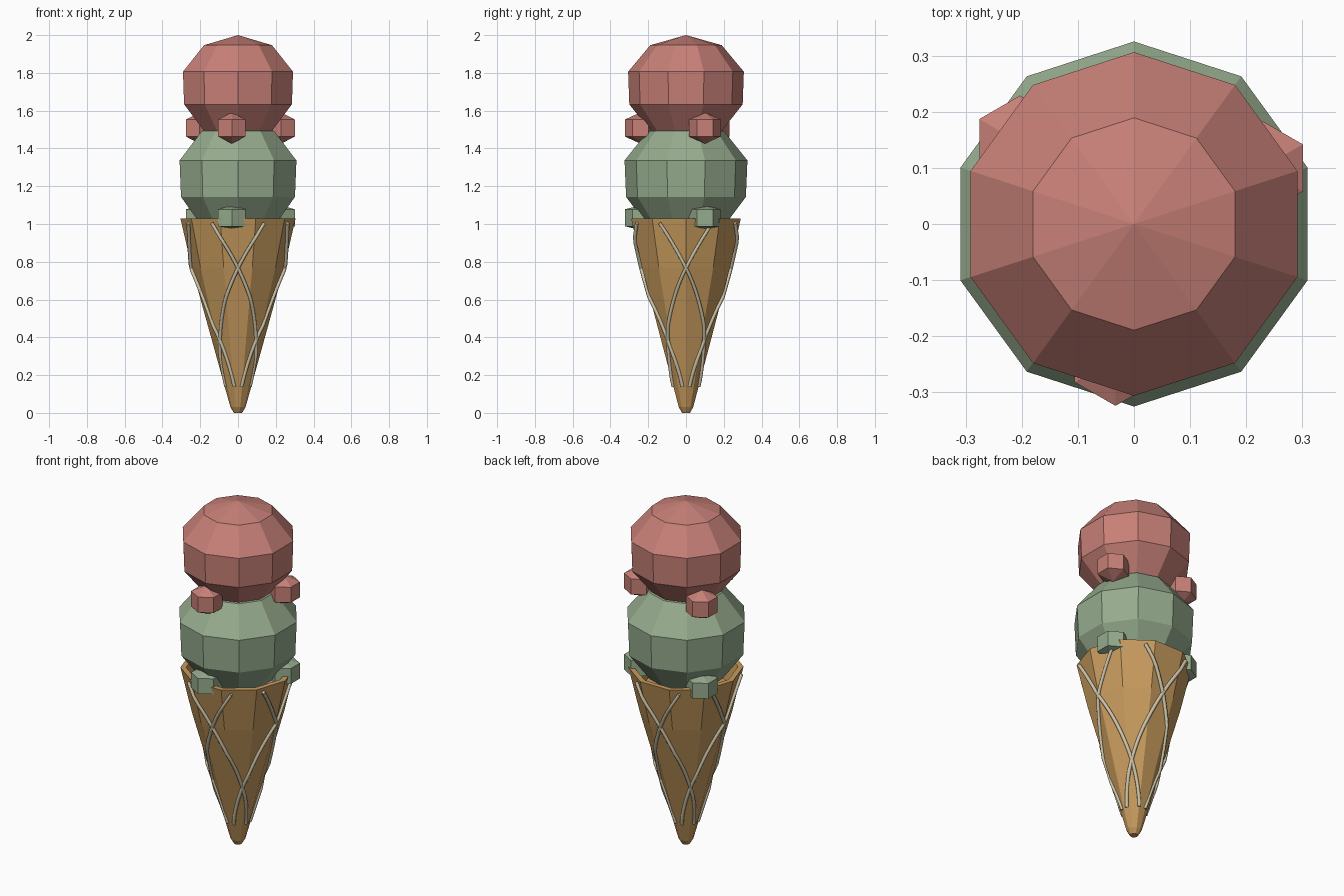
import bpy, bmesh, math

if "Cube" in bpy.data.objects:
    bpy.data.objects.remove(bpy.data.objects["Cube"])


def material(name, rgb):
    m = bpy.data.materials.new(name)
    m.diffuse_color = (*rgb, 1)
    m.use_nodes = True
    m.node_tree.nodes["Principled BSDF"].inputs["Base Color"].default_value = m.diffuse_color
    return m


PINK = material("strawberry pink", (0.57, 0.215, 0.185))
GREEN = material("mint green", (0.305, 0.41, 0.27))
WAFER = material("wafer brown", (0.57, 0.325, 0.11))
CREAM = material("pale cream", (0.60, 0.54, 0.38))


def add_object(name, mesh, mat):
    mesh.materials.append(mat)
    ob = bpy.data.objects.new(name, mesh)
    bpy.context.collection.objects.link(ob)
    return ob


def lathe(name, profile, sides, mat, center=(0, 0, 0), start=0.0):
    """Faceted solid of revolution; profile runs from pole to pole as (r, z)."""
    cx, cy, cz = center
    bm = bmesh.new()
    rings = []
    for r, z in profile:
        n = 1 if r == 0 else sides
        rings.append([bm.verts.new((cx + r * math.cos(start + math.tau * i / sides),
                                    cy + r * math.sin(start + math.tau * i / sides),
                                    cz + z)) for i in range(n)])
    for a, b in zip(rings, rings[1:]):
        for i in range(sides):
            j = (i + 1) % sides
            quad = [a[i % len(a)], a[j % len(a)], b[j % len(b)], b[i % len(b)]]
            bm.faces.new(list(dict.fromkeys(quad)))
    bmesh.ops.recalc_face_normals(bm, faces=bm.faces)
    mesh = bpy.data.meshes.new(name)
    bm.to_mesh(mesh)
    bm.free()
    return add_object(name, mesh, mat)


def scoop(name, z, r, h, low, mat):
    """Ten-sided ball with its lower belt slightly narrower."""
    prof = []
    for k in range(6):
        t = math.pi * k / 5
        rad = 0 if k in (0, 5) else r * math.sin(t) * (low if k == 3 else 1)
        prof.append((rad, h * math.cos(t)))
    lathe(name, prof, 10, mat, (0, 0, z), math.pi / 2)


# Hollow wafer cone
OUTER = [(0.022, 0.0), (0.04, 0.03), (0.245, 0.77), (0.305, 1.03)]
lathe("wafer_cone", [(0, 0)] + OUTER + [(0.275, 1.03), (0.245, 0.9), (0, 0.9)],
      10, WAFER)

# Scoops
scoop("lower_scoop", 1.24, 0.342, 0.312, 0.975, GREEN)
scoop("upper_scoop", 1.72, 0.322, 0.28, 0.98, PINK)

# Drips around the base of each scoop
SPOTS = [(-0.033, -0.24), (0.228, 0.1), (-0.203, 0.145)]
for label, mat, z, ring, tip in (("upper", PINK, 1.508, 0.045, 0.083),
                                 ("lower", GREEN, 1.033, 0.045, 0.065)):
    for i, (x, y) in enumerate(SPOTS):
        lathe(f"{label}_drip_{i + 1}",
              [(0, tip), (0.084, ring), (0.084, -ring), (0, -tip)],
              6, mat, (x, y, z), math.pi / 2)


# Criss-cross strands wound down the cone
def cone_radius(z, ang):
    for (r0, z0), (r1, z1) in zip(OUTER, OUTER[1:]):
        if z0 <= z <= z1:
            r = r0 + (r1 - r0) * (z - z0) / (z1 - z0)
    half = math.pi / 10
    return r * math.cos(half) / math.cos(ang % (2 * half) - half)


def strand(name, base, hand):
    steps = 24
    curve = bpy.data.curves.new(name, "CURVE")
    curve.dimensions = "3D"
    curve.bevel_depth = 0.01
    curve.bevel_resolution = 1
    curve.use_fill_caps = True
    line = curve.splines.new("POLY")
    line.points.add(steps)
    for i, p in enumerate(line.points):
        z = 1.005 - 0.865 * i / steps
        ang = base + hand * math.radians(27.5 - 118 * (1 - z))
        r = cone_radius(z, ang) + 0.008 - 0.008 * i / steps
        p.co = (r * math.cos(ang), r * math.sin(ang), z, 1)
    tmp = bpy.data.objects.new(name + "_path", curve)
    bpy.context.collection.objects.link(tmp)
    deps = bpy.context.evaluated_depsgraph_get()
    mesh = bpy.data.meshes.new_from_object(tmp.evaluated_get(deps))
    bpy.data.objects.remove(tmp)
    mesh.materials.clear()
    add_object(name, mesh, CREAM)


for q in range(4):
    for hand, side in ((1, "right"), (-1, "left")):
        strand(f"strand_{side}_{q + 1}", q * math.pi / 2, hand)
